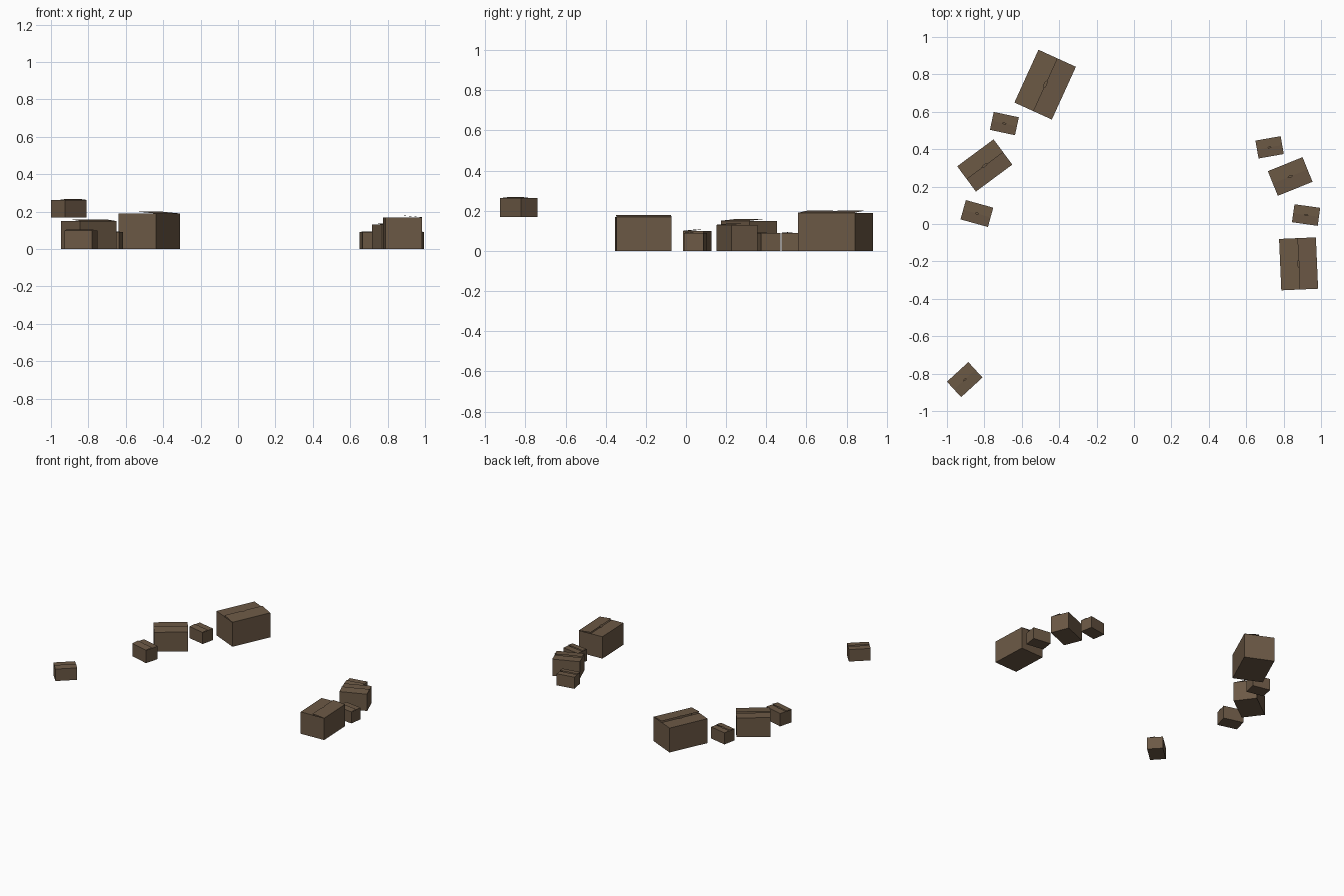
import bpy, bmesh, math

if "Cube" in bpy.data.objects:
    bpy.data.objects.remove(bpy.data.objects["Cube"])

card = bpy.data.materials.new("brown_cardboard")
card.diffuse_color = (0.15, 0.10, 0.06, 1)
card.use_nodes = True
card.node_tree.nodes["Principled BSDF"].inputs["Base Color"].default_value = card.diffuse_color


def carton(name, x, y, z, length, width, height, angle):
    """Open box with two top flaps meeting on the long axis, one slightly raised."""
    bm = bmesh.new()
    l, w = length / 2, width / 2
    ring = [(-l, -w), (l, -w), (l, w), (-l, w)]
    low = [bm.verts.new((a, b, 0)) for a, b in ring]
    top = [bm.verts.new((a, b, height)) for a, b in ring]

    # bottom and walls
    bm.faces.new(low[::-1])
    for i in range(4):
        j = (i + 1) % 4
        bm.faces.new((low[i], low[j], top[j], top[i]))

    # flaps, each with a shallow finger notch in the middle of its free edge
    notch = [(-1, 0), (-0.14, 0), (-0.07, 0.05), (0.07, 0.05), (0.14, 0), (1, 0)]
    for side, lift in ((-1, 0.055 * height), (1, 0.0)):
        edge = [bm.verts.new((a * l, side * w * d, height + lift * (1 - d)))
                for a, d in notch]
        hinge = (top[1], top[0]) if side < 0 else (top[2], top[3])
        face = bm.faces.new(list(hinge) + edge)
        face.normal_update()
        if face.normal.z < 0:
            face.normal_flip()

    mesh = bpy.data.meshes.new(name)
    bm.to_mesh(mesh)
    bm.free()
    mesh.materials.append(card)
    ob = bpy.data.objects.new(name, mesh)
    ob.location = (x, y, z)
    ob.rotation_euler.z = math.radians(angle)
    bpy.context.collection.objects.link(ob)


# left group
carton("large_box_left", -0.475, 0.745, 0, 0.31, 0.22, 0.19, 65.5)
carton("small_box_left_back", -0.693, 0.537, 0, 0.137, 0.098, 0.09, -12)
carton("medium_box_left", -0.798, 0.313, 0, 0.242, 0.168, 0.15, 36.5)
carton("small_box_left_front", -0.84, 0.056, 0, 0.152, 0.107, 0.10, -15.5)
# raised box
carton("raised_box", -0.905, -0.832, 0.17, 0.155, 0.112, 0.093, 42.5)
# right group
carton("small_box_right_back", 0.725, 0.41, 0, 0.137, 0.097, 0.09, 10)
carton("medium_box_right", 0.835, 0.254, 0, 0.2, 0.142, 0.13, 22)
carton("small_box_right_front", 0.92, 0.048, 0, 0.139, 0.097, 0.09, -8)
carton("large_box_right", 0.88, -0.213, 0, 0.275, 0.197, 0.17, 92.5)
